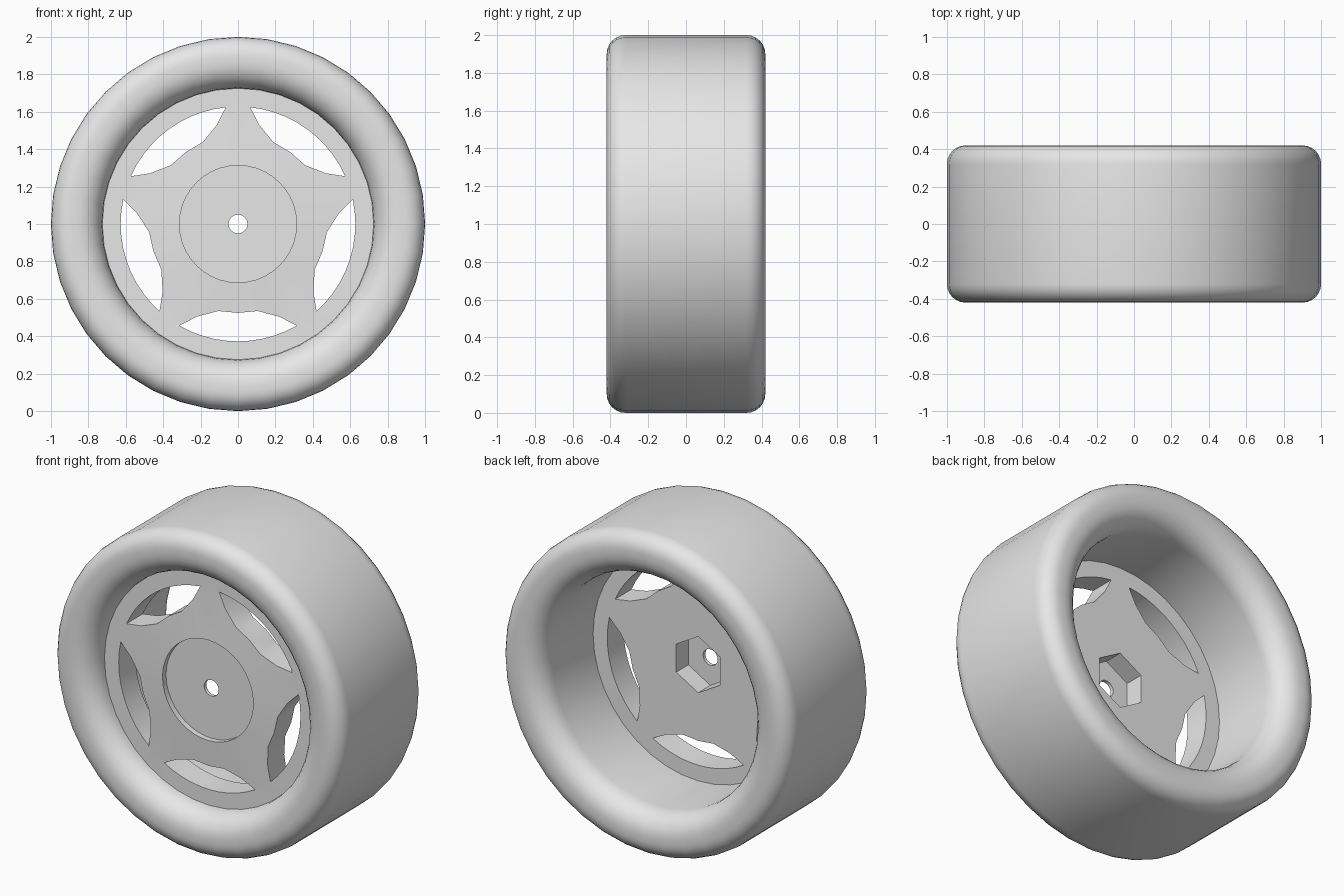
import bpy, bmesh
from math import sin, cos, pi, radians
from mathutils import Vector

cube = bpy.data.objects.get("Cube")
if cube:
    bpy.data.objects.remove(cube, do_unlink=True)

SEGMENTS = 40
AXLE_Z = 1.0

grey = bpy.data.materials.new("light grey")
grey.use_nodes = True
grey.diffuse_color = (0.8, 0.8, 0.8, 1)
grey.node_tree.nodes["Principled BSDF"].inputs["Base Color"].default_value = (0.8, 0.8, 0.8, 1)


def finish(name, bm):
    bmesh.ops.recalc_face_normals(bm, faces=bm.faces)
    mesh = bpy.data.meshes.new(name)
    bm.to_mesh(mesh)
    bm.free()
    mesh.materials.append(grey)
    obj = bpy.data.objects.new(name, mesh)
    bpy.context.collection.objects.link(obj)
    return obj


def lathe(name, profile):
    """Turn a closed (radius, y) profile around the axle."""
    bm = bmesh.new()
    rings = []
    for i in range(SEGMENTS):
        a = 2 * pi * i / SEGMENTS
        rings.append([bm.verts.new((r * sin(a), y, AXLE_Z + r * cos(a))) for r, y in profile])
    n = len(profile)
    for i, ring in enumerate(rings):
        after = rings[(i + 1) % SEGMENTS]
        for j in range(n):
            k = (j + 1) % n
            bm.faces.new((ring[j], ring[k], after[k], after[j]))
    return finish(name, bm)


def add_prism(bm, outline, y0, y1):
    """Extrude an (x, z) outline, measured from the axle, along y."""
    front = [bm.verts.new((x, y0, AXLE_Z + z)) for x, z in outline]
    face = bm.faces.new(front)
    new = bmesh.ops.extrude_face_region(bm, geom=[face])["geom"]
    moved = [v for v in new if isinstance(v, bmesh.types.BMVert)]
    bmesh.ops.translate(bm, verts=moved, vec=Vector((0, y1 - y0, 0)))


def cut(obj, cutter):
    cutter.hide_render = True
    mod = obj.modifiers.new("cut", 'BOOLEAN')
    mod.operation = 'DIFFERENCE'
    mod.solver = 'EXACT'
    mod.object = cutter
    bpy.context.view_layer.objects.active = obj
    bpy.ops.object.modifier_apply(modifier=mod.name)
    bpy.data.objects.remove(cutter, do_unlink=True)


def smooth(obj):
    bpy.ops.object.select_all(action='DESELECT')
    obj.select_set(True)
    bpy.context.view_layer.objects.active = obj
    bpy.ops.object.shade_smooth_by_angle(angle=radians(30))


def arc(cr, cy, rr, ry, start, end, steps):
    angles = [radians(start + (end - start) * i / steps) for i in range(steps + 1)]
    return [(cr + rr * cos(a), cy + ry * sin(a)) for a in angles]


# Tyre: rounded tread shoulder, flat sidewall, rounded lip into the barrel
half = arc(0.9, 0.32, 0.1, 0.1, 0, 90, 6) + arc(0.865, 0.28, 0.14, 0.14, 90, 180, 7)
tyre = lathe("tyre", half + [(r, -y) for r, y in reversed(half)])
smooth(tyre)

# Wheel disc with a shallow round recess and an axle hole
disc = lathe("wheel_disc", [
    (0.05, -0.262), (0.313, -0.262), (0.313, -0.297), (0.625, -0.28),
    (0.735, -0.28), (0.735, -0.12), (0.05, -0.12)])

# Five windows that leave a star of spokes
inner = [(-0.22, 0.495), (-0.105, 0.465), (0, 0.475), (0.105, 0.465), (0.22, 0.495)]
outer = [(0.627 * sin(radians(t)), 0.627 * cos(radians(t))) for t in range(30, -31, -6)]
windows = bmesh.new()
for i in range(5):
    a = pi + i * 2 * pi / 5
    add_prism(windows, [(x * cos(a) + z * sin(a), z * cos(a) - x * sin(a))
                        for x, z in inner + outer], -0.4, 0.0)
cut(disc, finish("window_cutter", windows))

# Hexagonal drive socket in the back
socket = bmesh.new()
add_prism(socket, [(0.175 * sin(i * pi / 3), 0.175 * cos(i * pi / 3)) for i in range(6)], -0.24, 0.0)
cut(disc, finish("socket_cutter", socket))
smooth(disc)
